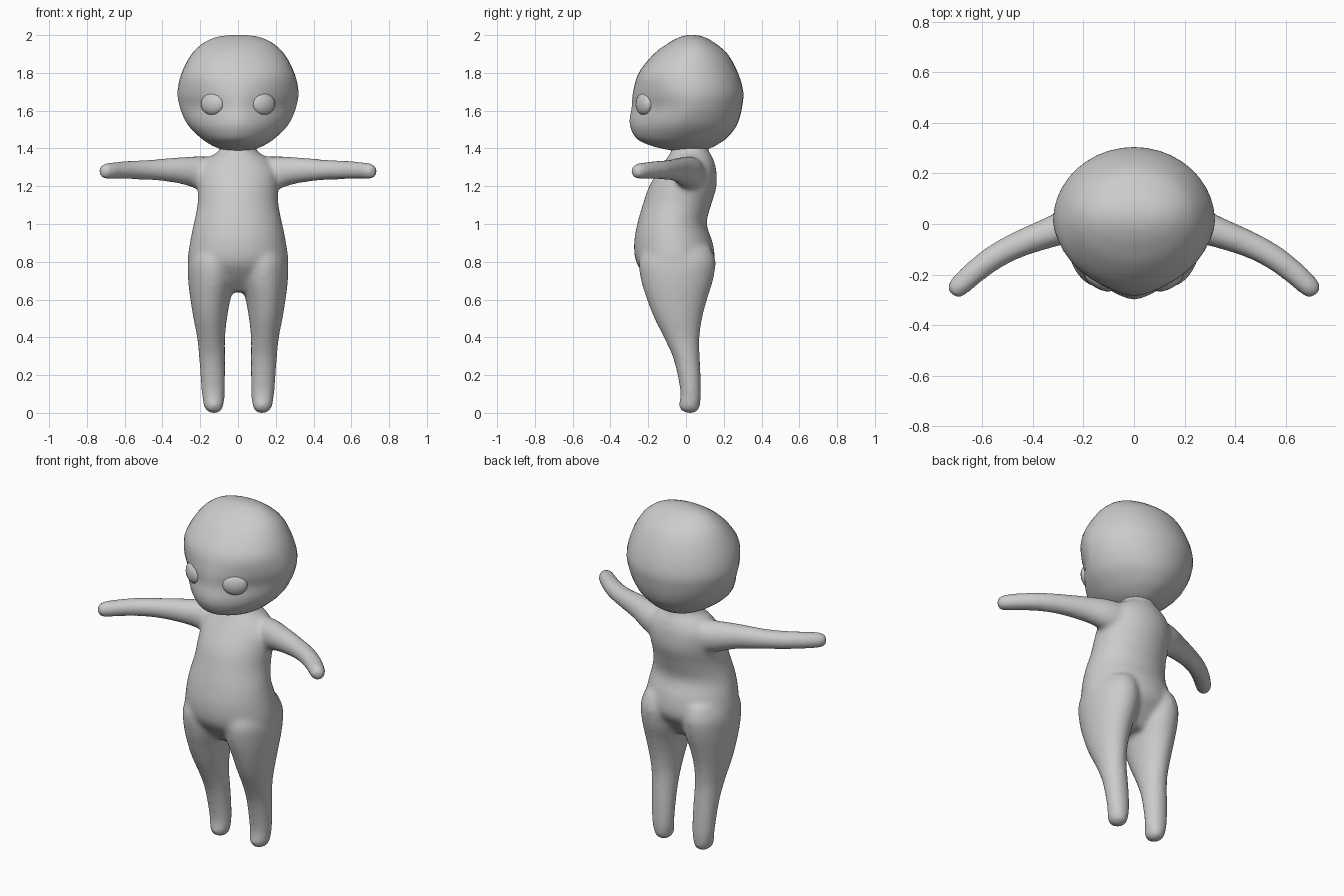
import bpy, bmesh, math
from mathutils import Vector

if "Cube" in bpy.data.objects:
    bpy.data.objects.remove(bpy.data.objects["Cube"])

SEG = 40
grey = bpy.data.materials.new("plain grey")
grey.diffuse_color = (0.6, 0.6, 0.6, 1)
grey.use_nodes = True
grey.node_tree.nodes["Principled BSDF"].inputs["Base Color"].default_value = grey.diffuse_color


def smooth_rows(rows, steps=5):
    """Catmull-Rom interpolation between rows of numbers."""
    out = []
    for i in range(len(rows) - 1):
        a, b, c, d = (rows[max(i - 1, 0)], rows[i], rows[i + 1], rows[min(i + 2, len(rows) - 1)])
        for k in range(steps):
            t = k / steps
            out.append([q + 0.5 * t * (r - p + t * (2 * p - 5 * q + 4 * r - s + t * (3 * (q - r) + s - p)))
                        for p, q, r, s in zip(a, b, c, d)])
    return out + [list(rows[-1])]


def skin(bm, rings):
    """Join rings of points into a closed tube."""
    loops = [[bm.verts.new(p) for p in ring] for ring in rings]
    for lo, hi in zip(loops, loops[1:]):
        for j in range(SEG):
            k = (j + 1) % SEG
            bm.faces.new((lo[j], lo[k], hi[k], hi[j]))
    for loop in (loops[0], loops[-1]):
        mid = bm.verts.new(sum((v.co for v in loop), Vector()) / SEG)
        for j in range(SEG):
            bm.faces.new((loop[j], loop[(j + 1) % SEG], mid))


def upright(bm, rows, side=1):
    """Rows: z, x min, x max, y front, y back, front exponent."""
    rings = []
    for z, x0, x1, y0, y1, e in smooth_rows(rows):
        ring = []
        for j in range(SEG):
            a = math.tau * j / SEG
            c, s = math.cos(a), math.sin(a)
            p = 2 / e if s < 0 else 1
            x = (x0 + x1) / 2 + (x1 - x0) / 2 * math.copysign(abs(c) ** p, c)
            y = (y0 + y1) / 2 + (y1 - y0) / 2 * math.copysign(abs(s) ** p, s)
            ring.append((side * x, y, z))
        rings.append(ring)
    skin(bm, rings)


def limb(bm, rows, side=1):
    """Rows: x, y, z, horizontal radius, vertical radius."""
    rows = smooth_rows(rows)
    rings = []
    for i, (x, y, z, rh, rv) in enumerate(rows):
        a, b = rows[max(i - 1, 0)], rows[min(i + 1, len(rows) - 1)]
        d = Vector((b[0] - a[0], b[1] - a[1])).normalized()
        ring = []
        for j in range(SEG):
            t = math.tau * j / SEG
            h = rh * math.cos(t)
            ring.append((side * (x - d.y * h), y + d.x * h, z + rv * math.sin(t)))
        rings.append(ring)
    skin(bm, rings)


def finish(bm, name):
    bmesh.ops.recalc_face_normals(bm, faces=bm.faces)
    me = bpy.data.meshes.new(name)
    bm.to_mesh(me)
    bm.free()
    me.materials.append(grey)
    me.shade_smooth()
    ob = bpy.data.objects.new(name, me)
    bpy.context.collection.objects.link(ob)
    return ob


# Torso with neck
body = bmesh.new()
upright(body, [
    (0.64, -.15, .15, -.13, .04, 2), (0.72, -.235, .235, -.21, .10, 2),
    (0.80, -.265, .265, -.265, .15, 2), (0.90, -.255, .255, -.275, .142, 2),
    (1.00, -.235, .235, -.258, .11, 2), (1.10, -.215, .215, -.23, .133, 2),
    (1.20, -.212, .212, -.195, .162, 2), (1.29, -.205, .205, -.14, .16, 2),
    (1.35, -.155, .155, -.10, .142, 2), (1.39, -.10, .10, -.078, .12, 2),
    (1.46, -.09, .09, -.07, .11, 2)])
for s in (1, -1):
    # Legs
    upright(body, [
        (0.00, .105, .145, .00, .045, 2), (0.012, .088, .168, -.025, .065, 2),
        (0.04, .076, .182, -.038, .075, 2), (0.10, .07, .192, -.03, .08, 2),
        (0.20, .068, .200, -.045, .078, 2), (0.30, .068, .207, -.072, .073, 2),
        (0.40, .068, .217, -.118, .072, 2), (0.50, .058, .236, -.168, .086, 2),
        (0.60, .040, .252, -.207, .112, 2), (0.70, .012, .264, -.238, .143, 2),
        (0.80, .005, .264, -.25, .157, 2), (0.88, .02, .235, -.22, .13, 2)], s)
    # Arms, curving forward
    limb(body, [
        (.10, .03, 1.262, .085, .09), (.20, .015, 1.27, .075, .088),
        (.31, -.025, 1.284, .063, .070), (.45, -.078, 1.287, .053, .055),
        (.55, -.130, 1.286, .050, .050), (.63, -.190, 1.284, .047, .047),
        (.69, -.245, 1.280, .043, .043), (.712, -.268, 1.279, .034, .036),
        (.722, -.279, 1.279, .012, .014)], s)
ob = finish(body, "body")
m = ob.modifiers.new("fuse", 'REMESH')
m.mode, m.voxel_size, m.use_smooth_shade = 'VOXEL', 0.012, True
m = ob.modifiers.new("soften", 'SMOOTH')
m.factor, m.iterations = 0.5, 14

# Head
head = bmesh.new()
upright(head, [
    (1.385, -.05, .05, -.05, .08, 2), (1.40, -.10, .10, -.13, .125, 2),
    (1.42, -.145, .145, -.20, .165, 1.9), (1.45, -.19, .19, -.258, .21, 1.8),
    (1.50, -.245, .245, -.29, .255, 1.65), (1.55, -.28, .28, -.298, .28, 1.55),
    (1.62, -.308, .308, -.287, .297, 1.5), (1.70, -.32, .32, -.28, .303, 1.7),
    (1.80, -.298, .298, -.25, .275, 2), (1.90, -.245, .245, -.17, .22, 2),
    (1.96, -.18, .18, -.09, .15, 2), (1.99, -.11, .11, -.03, .095, 2),
    (2.00, -.04, .04, .01, .05, 2)])
finish(head, "head")

# Eyes
for s, side in ((1, "right"), (-1, "left")):
    bm = bmesh.new()
    bmesh.ops.create_uvsphere(bm, u_segments=20, v_segments=12, radius=1)
    eye = finish(bm, side + "_eye")
    eye.scale = (.068, .034, .058)
    eye.location = (s * .135, -.222, 1.635)
    eye.rotation_euler = (0, 0, s * math.radians(30))
